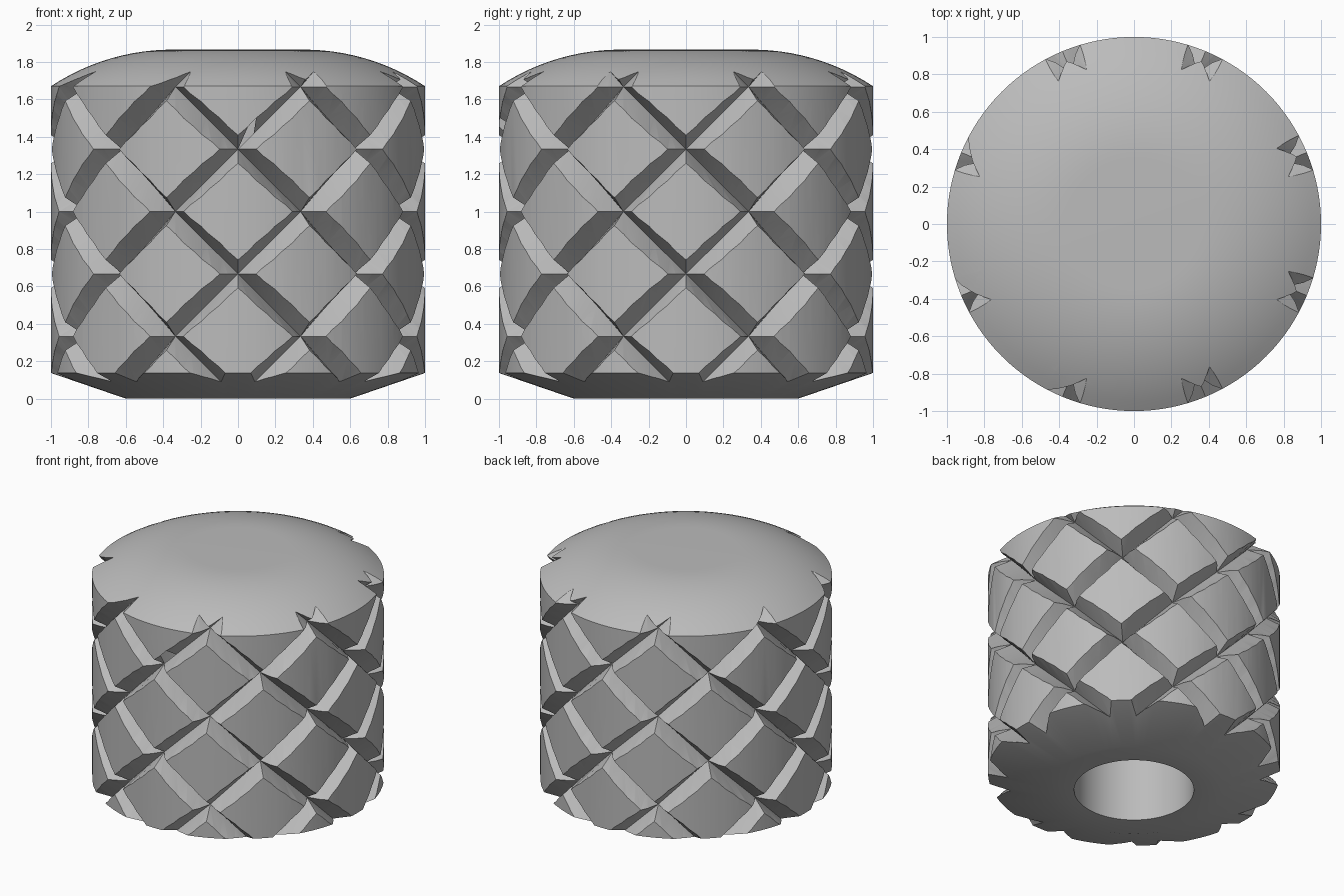
import bpy, bmesh, math
from mathutils import Vector

cube = bpy.data.objects.get("Cube")
if cube:
    bpy.data.objects.remove(cube, do_unlink=True)

SEGMENTS = 128
STEP = math.radians(22.5)     # turn of a groove between crossings
RISE = 1 / 3                  # climb of a groove between crossings
TIP, RIM = 0.875, 1.15        # groove floor radius, cutter outer radius
FLARE = 0.6                   # groove half height per unit of depth
SUB = 4                       # slices per straight groove run


def make_object(name, bm):
    bmesh.ops.recalc_face_normals(bm, faces=bm.faces)
    mesh = bpy.data.meshes.new(name)
    bm.to_mesh(mesh)
    bm.free()
    obj = bpy.data.objects.new(name, mesh)
    bpy.context.collection.objects.link(obj)
    return obj


def lathe(name, profile):
    """Turn a closed profile, whose ends lie on the axis, around z."""
    bm = bmesh.new()
    rings = []
    for r, z in profile:
        rings.append([bm.verts.new((r * math.cos(a), r * math.sin(a), z))
                      for a in (2 * math.pi * i / SEGMENTS for i in range(SEGMENTS))])
    for low, high in zip(rings, rings[1:]):
        for i in range(SEGMENTS):
            j = (i + 1) % SEGMENTS
            bm.faces.new((low[i], low[j], high[j], high[i]))
    bm.faces.new(rings[0])
    bm.faces.new(rings[-1])
    return make_object(name, bm)


def groove_section(angle, z):
    u = Vector((math.sin(angle), -math.cos(angle), 0))
    half = FLARE * (RIM - TIP)
    up = Vector((0, 0, 1))
    return [u * TIP + up * z, u * RIM + up * (z + half), u * RIM + up * (z - half)]


def groove_cutter(name, turn):
    """Eight V-shaped helical cutters made of straight runs."""
    bm = bmesh.new()
    for start in range(8):
        stations = [groove_section(2 * STEP * start + turn * STEP * k, RISE * k)
                    for k in range(7)]
        sections = [stations[0]]
        for a, b in zip(stations, stations[1:]):
            sections += [[p.lerp(q, s / SUB) for p, q in zip(a, b)]
                         for s in range(1, SUB + 1)]
        rows = [[bm.verts.new(p) for p in sec] for sec in sections]
        for a, b in zip(rows, rows[1:]):
            for i in range(3):
                j = (i + 1) % 3
                bm.faces.new((a[i], b[i], b[j]))
                bm.faces.new((a[i], b[j], a[j]))
        bm.faces.new(rows[0])
        bm.faces.new(rows[-1])
    cutter = make_object(name, bm)
    cutter.hide_render = True
    return cutter


# Body: bored base, sloped underside, straight wall, rounded crown
R_DOME, FLAT, TOP = 1.176, 0.35, 1.866
profile = [(0.41, 1.2), (0.41, 0), (0.6, 0), (1, 0.137)]
for i in range(13):
    r = 1 - (1 - FLAT) * i / 12
    profile.append((r, TOP - R_DOME + math.sqrt(R_DOME ** 2 - (r - FLAT) ** 2)))
body = lathe("knurled_cap", profile)

# Crossing grooves
bpy.context.view_layer.objects.active = body
body.select_set(True)
for name, turn in (("right_groove_cutter", 1), ("left_groove_cutter", -1)):
    cutter = groove_cutter(name, turn)
    mod = body.modifiers.new(name, 'BOOLEAN')
    mod.operation = 'DIFFERENCE'
    mod.solver = 'EXACT'
    mod.object = cutter
    bpy.ops.object.modifier_apply(modifier=mod.name)
    bpy.data.objects.remove(cutter, do_unlink=True)

# Shading and colour
bpy.ops.object.shade_smooth_by_angle(angle=math.radians(25))
mat = bpy.data.materials.new("light_grey")
mat.use_nodes = True
colour = (0.5, 0.5, 0.5, 1)
mat.diffuse_color = colour
mat.node_tree.nodes["Principled BSDF"].inputs["Base Color"].default_value = colour
body.data.materials.clear()
body.data.materials.append(mat)
